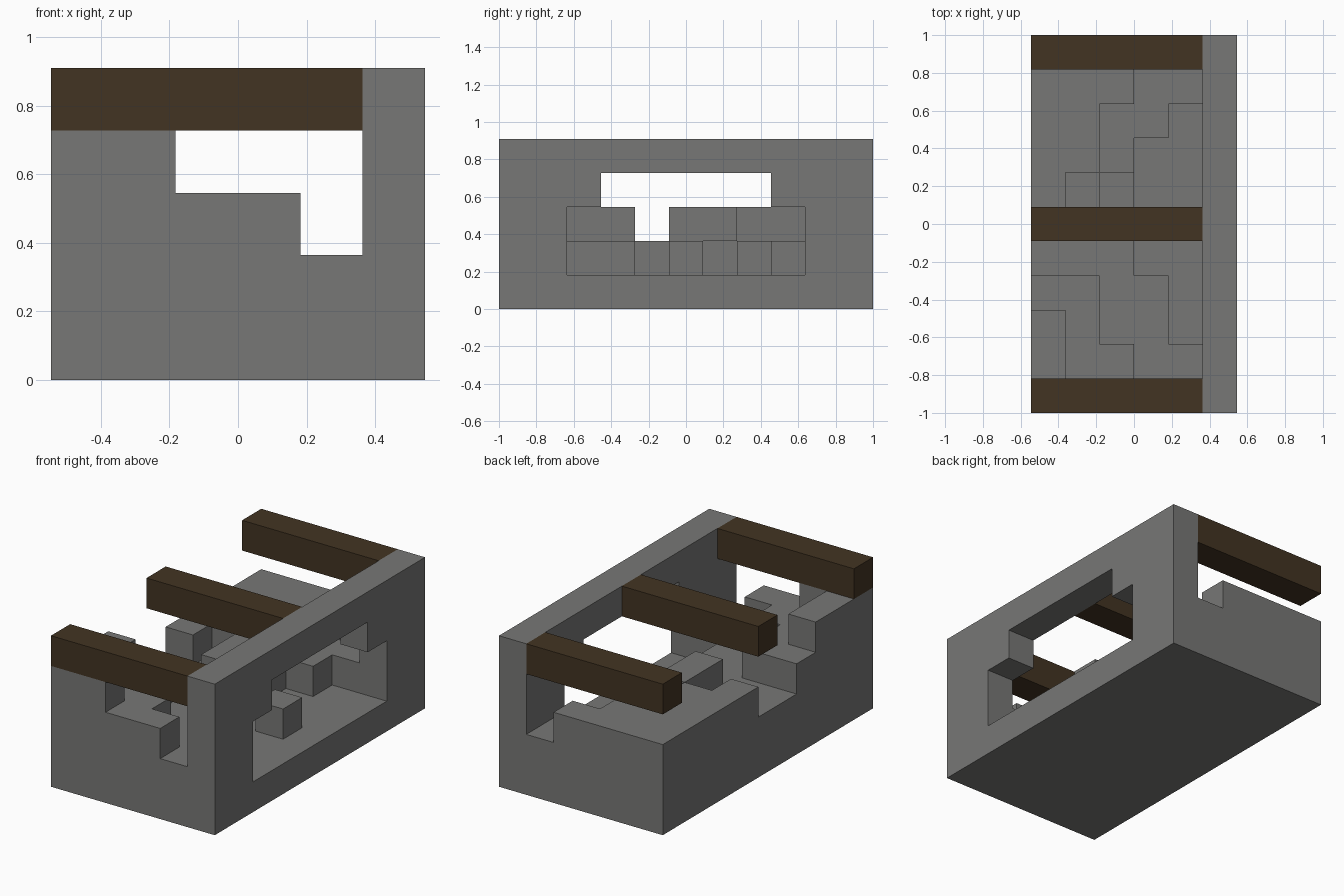
import bpy
import bmesh
from math import radians
from mathutils import Vector

if "Cube" in bpy.data.objects:
    bpy.data.objects.remove(bpy.data.objects["Cube"], do_unlink=True)

U = 2 / 11                          # one block
ORIGIN = Vector((-3, -5.5, 0))      # corner of the block grid


def material(name, rgb):
    mat = bpy.data.materials.new(name)
    mat.use_nodes = True
    color = (*rgb, 1)
    mat.diffuse_color = color
    mat.node_tree.nodes["Principled BSDF"].inputs["Base Color"].default_value = color
    return mat


def block_object(name, cells, mat):
    """Skin a set of unit grid cells with its outer faces only."""
    bm = bmesh.new()
    for cell in cells:
        for axis in range(3):
            for sign in (-1, 1):
                step = [0, 0, 0]
                step[axis] = sign
                if tuple(c + s for c, s in zip(cell, step)) in cells:
                    continue
                normal = Vector(step)
                side = Vector([float(i == (axis + 1) % 3) for i in range(3)])
                up = normal.cross(side)
                mid = Vector(cell) + Vector((0.5, 0.5, 0.5)) + normal / 2
                corners = ((-1, -1), (1, -1), (1, 1), (-1, 1))
                bm.faces.new([bm.verts.new((mid + side * a / 2 + up * b / 2 + ORIGIN) * U)
                              for a, b in corners])
    bmesh.ops.remove_doubles(bm, verts=bm.verts[:], dist=0.001)
    bmesh.ops.dissolve_limit(bm, angle_limit=radians(1), verts=bm.verts[:], edges=bm.edges[:])
    mesh = bpy.data.meshes.new(name)
    bm.to_mesh(mesh)
    bm.free()
    mesh.materials.append(mat)
    obj = bpy.data.objects.new(name, mesh)
    bpy.context.collection.objects.link(obj)
    return obj


def box(x, y, z):
    return {(i, j, k) for i in range(*x) for j in range(*y) for k in range(*z)}


stone = material("grey stone", (0.185, 0.185, 0.18))
wood = material("dark wood", (0.055, 0.034, 0.016))

# Stepped ground: block heights across the width, one word per row from front to back
rows = "44332 43322 43221 33221 22211 22211 32111 33211 33221 33322 33332".split()
cells = set()
for j, row in enumerate(rows):
    for i, height in enumerate(row):
        cells |= box((i, i + 1), (j, j + 1), (0, int(height)))

# Stepping blocks in the middle, the upper one overhanging
cells |= box((4, 5), (5, 6), (1, 2))
cells |= box((2, 3), (5, 7), (2, 3))

# Side wall with a stepped opening
cells |= box((5, 6), (0, 11), (0, 5))
cells -= box((5, 6), (2, 9), (1, 3))
cells -= box((5, 6), (3, 8), (3, 4))
block_object("stone_ground_and_wall", cells, stone)

# Roof beams
for place, j in (("front", 0), ("middle", 5), ("back", 10)):
    block_object(place + "_beam", box((0, 5), (j, j + 1), (4, 5)), wood)
